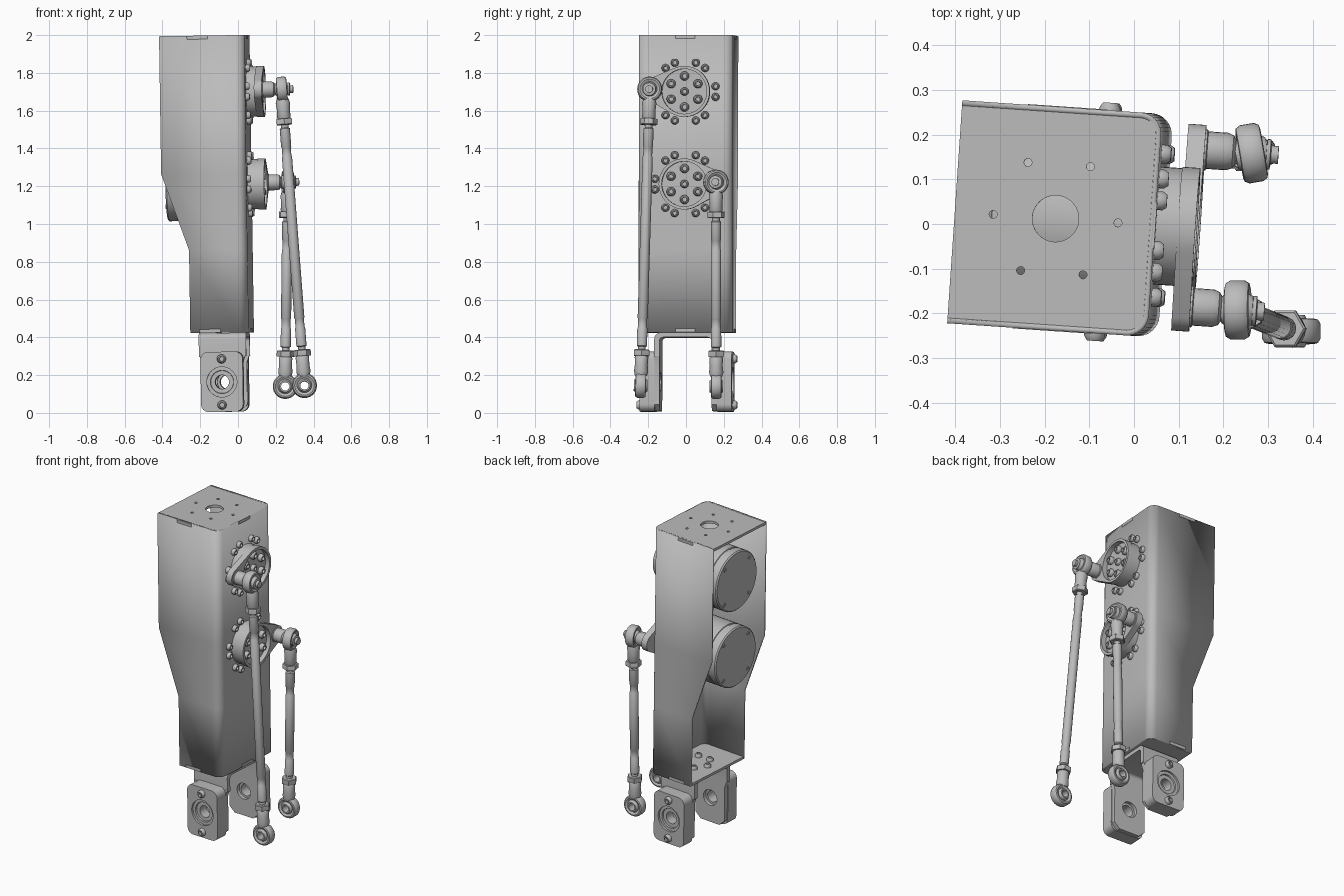
import bpy, bmesh
from math import sin, cos, acos, pi, radians
from mathutils import Matrix, Vector

if "Cube" in bpy.data.objects:
    bpy.data.objects.remove(bpy.data.objects["Cube"])

metal = bpy.data.materials.new("light grey metal")
metal.use_nodes = True
GREY = (0.5, 0.5, 0.5, 1)
metal.diffuse_color = GREY
metal.node_tree.nodes["Principled BSDF"].inputs["Base Color"].default_value = GREY

T = Matrix.Translation
# The housing leans and turns slightly; everything bolted to it shares this frame
BODY = (Matrix.Rotation(radians(-3.9), 4, 'Z') @ T((0, 0, 2))
        @ Matrix.Rotation(radians(-0.87), 4, 'Y') @ T((0, 0, -2)))
FACING_X = Matrix(((0, 0, 1, 0), (1, 0, 0, 0), (0, 1, 0, 0), (0, 0, 0, 1)))
FACING_Y = FACING_X @ FACING_X      # drawn as (z, x), extruded along y
parts = []


def add(name, bm, matrix):
    bmesh.ops.remove_doubles(bm, verts=bm.verts, dist=1e-5)
    bmesh.ops.recalc_face_normals(bm, faces=bm.faces)
    mesh = bpy.data.meshes.new(name)
    bm.to_mesh(mesh)
    bm.free()
    mesh.materials.clear()
    mesh.materials.append(metal)
    ob = bpy.data.objects.new(name, mesh)
    ob.matrix_world = matrix
    bpy.context.collection.objects.link(ob)
    parts.append(ob)
    return ob


def lathe(name, profile, matrix, n=32, closed=False):
    """Revolve (radius, height) points around the local z axis."""
    bm = bmesh.new()
    rings = [[bm.verts.new((r * cos(2 * pi * i / n), r * sin(2 * pi * i / n), h))
              for i in range(n)] for r, h in profile]
    pairs = list(zip(rings, rings[1:])) + ([(rings[-1], rings[0])] if closed else [])
    for a, b in pairs:
        for i in range(n):
            j = (i + 1) % n
            bm.faces.new((a[i], a[j], b[j], b[i]))
    return add(name, bm, matrix)


def plate(name, outlines, w0, w1, matrix):
    """Extrude a flat outline (later outlines are holes) from w0 to w1."""
    cu = bpy.data.curves.new(name, 'CURVE')
    cu.dimensions, cu.fill_mode, cu.extrude = '2D', 'BOTH', (w1 - w0) / 2
    for pts in outlines:
        sp = cu.splines.new('POLY')
        sp.points.add(len(pts) - 1)
        for p, (u, v) in zip(sp.points, pts):
            p.co = (u, v, 0, 1)
        sp.use_cyclic_u = True
    tmp = bpy.data.objects.new(name + "_outline", cu)
    bpy.context.collection.objects.link(tmp)
    dg = bpy.context.evaluated_depsgraph_get()
    mesh = bpy.data.meshes.new_from_object(tmp.evaluated_get(dg))
    bm = bmesh.new()
    bm.from_mesh(mesh)
    bpy.data.objects.remove(tmp)
    bpy.data.curves.remove(cu)
    bpy.data.meshes.remove(mesh)
    return add(name, bm, matrix @ T((0, 0, (w0 + w1) / 2)))


def arc(cu, cv, r, a0, a1, n):
    return [(cu + r * cos(a0 + (a1 - a0) * i / n), cv + r * sin(a0 + (a1 - a0) * i / n))
            for i in range(n + 1)]


def circle(cu, cv, r, n=32):
    return arc(cu, cv, r, 0, 2 * pi, n)[:-1]


def rect(u0, v0, u1, v1):
    return [(u0, v0), (u1, v0), (u1, v1), (u0, v1)]


def round_rect(u0, v0, u1, v1, r):
    centres = [(u1 - r, v1 - r), (u0 + r, v1 - r), (u0 + r, v0 + r), (u1 - r, v0 + r)]
    return [p for k, (u, v) in enumerate(centres)
            for p in arc(u, v, r, k * pi / 2, (k + 1) * pi / 2, 6)]


def screw(name, matrix, r=0.021):
    lathe(name, [(r, 0), (r, r * .55), (r * .7, r), (r * .48, r), (r * .45, r * .4), (0, r * .4)],
          matrix, 14)


# Housing: a bent sheet, open at the back, narrowing towards the ankle
FRONT, BACK, LOW, HALF, BEND = 0.047, -0.402, 0.426, 0.25, 0.048
path = (arc(FRONT - BEND, HALF - BEND, BEND, pi / 2, 0, 8)
        + arc(FRONT - BEND, BEND - HALF, BEND, 0, -pi / 2, 8))
bm = bmesh.new()
rows = []
for z, back in ((LOW, -0.26), (0.865, -0.26), (1.27, BACK), (2, BACK)):
    line = [(back, HALF)] + path + [(back, -HALF)]
    rows.append([bm.verts.new((x, y, z)) for x, y in line])
for a, b in zip(rows, rows[1:]):
    for i in range(len(a) - 1):
        bm.faces.new((a[i], a[i + 1], b[i + 1], b[i]))
housing = add("housing_sheet", bm, BODY)
housing.data.update()
outward = housing.data.polygons[0].normal.y > 0
sheet = housing.modifiers.new("thickness", 'SOLIDIFY')
sheet.thickness, sheet.offset = 0.012, (-1 if outward else 1)


# End plates with locating tabs
def end_outline(back):
    x, y, r = FRONT - 0.008, HALF - 0.008, BEND - 0.008
    return ([(back, -y)] + arc(x - r, r - y, r, -pi / 2, 0, 6)
            + arc(x - r, y - r, r, 0, pi / 2, 6) + [(back, y)])


hole_ring = [(cos(k * pi / 3), sin(k * pi / 3)) for k in range(6)]
plate("top_plate", [end_outline(BACK), circle(-0.176, 0, 0.052)]
      + [circle(-0.176 + 0.14 * c, 0.14 * s, 0.009, 12) for c, s in hole_ring],
      1.984, 2.0, BODY)
plate("bottom_plate", [end_outline(-0.26)], LOW, LOW + 0.016, BODY)
for z, x0, label in ((1.981, -0.255, "top"), (LOW, -0.21, "bottom")):
    for s in (-1, 1):
        w = sorted((s * (HALF - 0.004), s * (HALF + 0.0015)))
        plate(label + "_side_tab", [rect(z, x0, z + 0.019, x0 + 0.11)], *w, BODY @ FACING_Y)
    plate(label + "_front_tab", [rect(-0.052, z, 0.052, z + 0.019)],
          FRONT - 0.004, FRONT + 0.0015, BODY @ FACING_X)
for c, s in hole_ring:
    screw("ankle_bolt", BODY @ T((-0.1 + 0.085 * c, 0.085 * s, LOW + 0.016)))


def frame(origin, axis, up):
    """Local z along axis, local y as close to up as possible."""
    w = axis.normalized()
    u = up.cross(w).normalized()
    return T(origin) @ Matrix((u, w.cross(u), w)).transposed().to_4x4()


# Rod end: eye ring, drilled ball, neck and lock nut
def rod_end(name, centre, axis, along):
    axis = axis - along * axis.dot(along)
    eye = frame(centre, axis, along)
    lathe(name + "_eye", [(.038, -.02), (.052, -.028), (.06, -.026), (.066, -.016), (.066, .016),
                          (.06, .026), (.052, .028), (.038, .02)], eye, 32, True)
    lathe(name + "_ball", [(.022, -.036), (.03, -.036), (.039, -.02), (.043, 0), (.039, .02),
                           (.03, .036), (.022, .036)], eye, 24, True)
    stem = frame(centre, along, axis)
    lathe(name + "_neck", [(0, .052), (.032, .052), (.038, .075), (.034, .11), (.036, .15),
                           (.03, .16), (0, .16)], stem, 20)
    lathe(name + "_nut", [(0, .157), (.046, .157), (.047, .16), (.047, .186), (.042, .19),
                          (0, .19)], stem, 6)


def push_rod(name, top, bottom, top_axis):
    up = (top - bottom).normalized()
    length = (top - bottom).length
    rod_end(name + "_upper", top, top_axis, -up)
    rod_end(name + "_lower", bottom, Vector((0, 1, 0)), up)
    a, b = 0.185, length - 0.185
    lathe(name + "_shaft", [(0, a), (.02, a), (.02, a + .02), (.027, a + .025), (.027, a + .12),
                            (.024, a + .125), (.024, a + .17), (.027, a + .175),
                            (.027, b - .175), (.024, b - .17), (.024, b - .125),
                            (.027, b - .12), (.027, b - .025), (.02, b - .02), (.02, b), (0, b)],
          frame(bottom, up, Vector((0, 1, 0))), 16)


# Two drives: motor inside, rotor and crank arm outside, rod hanging from the crank
for name, z, side, rise, foot, axis in (
        ("upper", 1.70, -1, 0.01, (0.352, -0.24, 0.145), (1, 0, 0)),
        ("lower", 1.21, 1, 0.008, (0.25, 0.16, 0.14), (1, 0.17, 0))):
    drive = BODY @ T((0, 0, z)) @ FACING_X
    lathe(name + "_motor", [(0, .036), (.15, .036), (.19, .02), (.19, -.32), (.186, -.322),
                            (.186, -.33), (.19, -.332), (.19, -.378), (.183, -.385), (0, -.385)],
          drive, 48)
    for k in range(4):
        a = pi / 4 + k * pi / 2
        lathe(name + "_motor_screw", [(.013, -.38), (.013, -.389), (.008, -.389), (.007, -.386),
                                      (0, -.386)], drive @ T((.16 * cos(a), .16 * sin(a), 0)), 12)
    lathe(name + "_rotor", [(.132, FRONT), (.132, .105), (0, .105)], drive, 48)
    for k in range(6):
        for d in (-10, 10):
            a = radians(60 * k + d)
            screw(name + "_mount_screw", drive @ T((.163 * cos(a), .163 * sin(a), FRONT)))
        a = radians(60 * k + 30)
        screw(name + "_rotor_screw", drive @ T((.082 * cos(a), .082 * sin(a), .105)), .024)
    screw(name + "_centre_screw", drive @ T((0, 0, .105)), .022)

    tangent = acos((0.135 - 0.056) / 0.176)
    turn = 0 if side > 0 else pi
    outline = (arc(0, 0, 0.135, turn + tangent, turn + 2 * pi - tangent, 36)
               + arc(side * 0.176, rise, 0.056, turn - tangent, turn + tangent, 14))
    plate(name + "_crank", [outline, circle(0, 0, 0.119, 40)], .095, .135, drive)
    joint = drive @ T((side * 0.176, rise, 0))
    lathe(name + "_stud", [(0, .13), (.046, .13), (.046, .139), (.042, .141), (.042, .185),
                           (.037, .198), (.028, .204), (.026, .212), (.021, .214), (.021, .272),
                           (.034, .274), (.034, .282), (.02, .284), (.02, .3), (0, .3)], joint, 24)
    push_rod(name + "_rod", joint @ Vector((0, 0, .24)), Vector(foot), Vector(axis))

# Ankle fork: bent yoke, two cheeks and a bearing block on each
MID = -0.097
yoke = ([(-.165, .3)] + arc(-.13, .39, .035, pi, pi / 2, 6) + arc(.13, .39, .035, pi / 2, 0, 6)
        + [(.165, .3), (.138, .3)] + arc(.118, .38, .02, 0, pi / 2, 5)
        + arc(-.118, .38, .02, pi / 2, pi, 5) + [(-.138, .3)])
plate("ankle_yoke", [yoke], MID - 0.125, MID + 0.125, BODY @ FACING_X)
side_frame = BODY @ T((MID, 0, 0.165)) @ FACING_Y
for s, label in ((-1, "right"), (1, "left")):
    def span(a, b):
        return sorted((s * a, s * b))
    cheek = [(.15, -.125), (.15, .125), (.1, .108), (-.12, .108), (-.155, .07),
             (-.155, -.07), (-.12, -.108), (.1, -.108)]
    plate(label + "_ankle_cheek", [cheek, circle(0, 0, .05)], *span(.138, .166), side_frame)
    plate(label + "_bearing_block", [round_rect(-.158, -.112, .16, .112, .04),
                                     circle(0, 0, .08)], *span(.164, .245), side_frame)
    lathe(label + "_bearing", [(.037, s * .16), (.08, s * .16), (.08, s * .232),
                               (.062, s * .232), (.06, s * .222), (.037, s * .222)],
          side_frame, 32, True)
    out = side_frame @ T((0, 0, s * .243)) @ Matrix.Rotation(0 if s > 0 else pi, 4, 'X')
    for h in (-.122, .122):
        screw(label + "_block_screw", out @ T((h, 0, 0)), .024)

# Smooth round surfaces, keep machined edges crisp
bpy.ops.object.select_all(action='DESELECT')
for ob in parts:
    ob.select_set(True)
bpy.context.view_layer.objects.active = parts[0]
bpy.ops.object.shade_smooth_by_angle(angle=radians(35))
